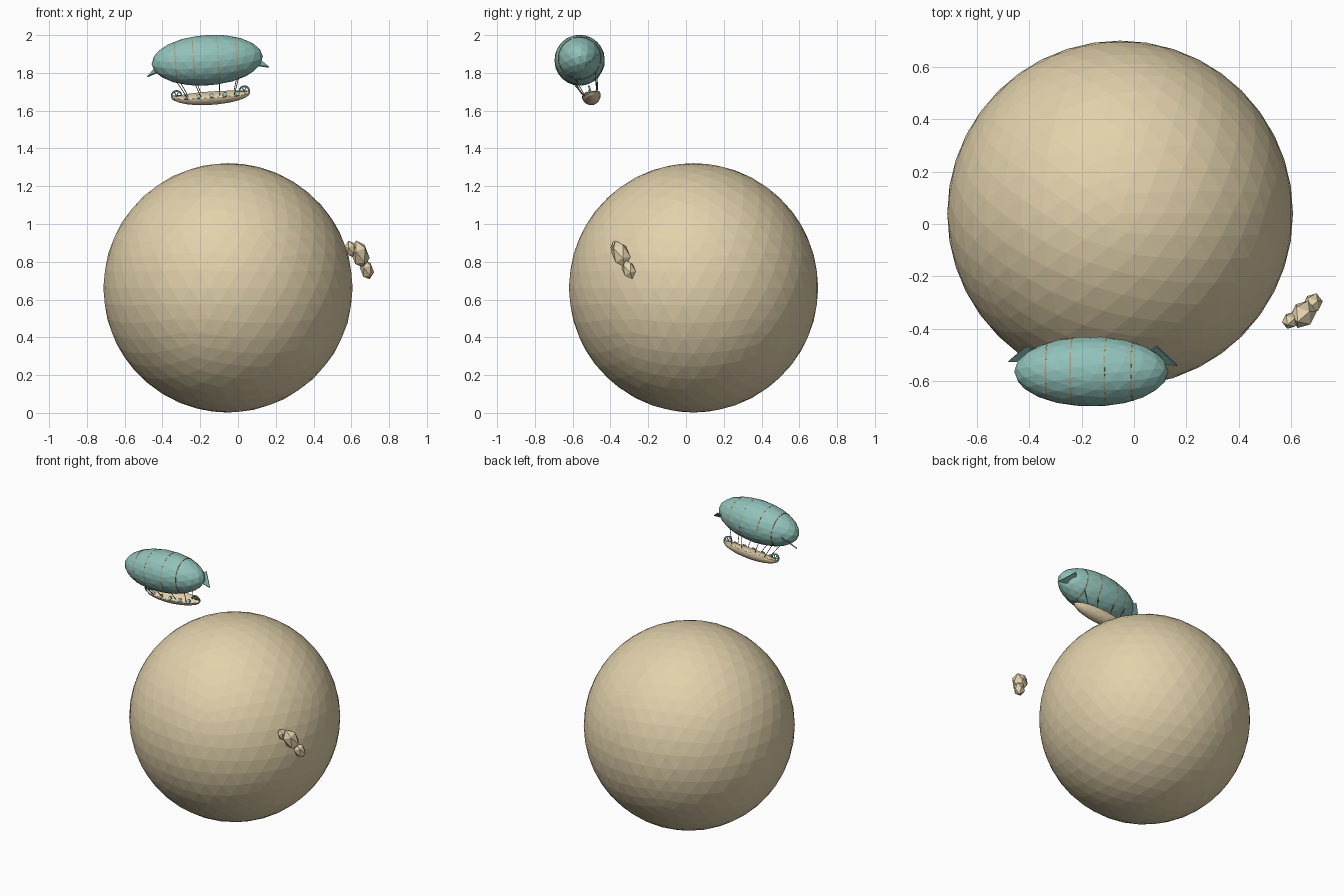
import bpy, bmesh, math
from mathutils import Matrix, Vector

cube = bpy.data.objects.get("Cube")
if cube:
    bpy.data.objects.remove(cube, do_unlink=True)


def material(name, r, g, b):
    m = bpy.data.materials.new(name)
    m.use_nodes = True
    m.diffuse_color = (r, g, b, 1)
    m.node_tree.nodes["Principled BSDF"].inputs["Base Color"].default_value = (r, g, b, 1)
    return m


SAND = material("sand", 0.76, 0.64, 0.41)
CREAM = material("cream", 0.88, 0.72, 0.47)
TEAL = material("teal", 0.28, 0.54, 0.49)
DARK_TEAL = material("dark teal", 0.18, 0.36, 0.33)
BRONZE = material("bronze", 0.48, 0.29, 0.14)
ROPE = material("rope grey", 0.09, 0.10, 0.09)


def finish(name, bm, mat, matrix=Matrix()):
    mesh = bpy.data.meshes.new(name)
    bm.to_mesh(mesh)
    bm.free()
    mesh.materials.append(mat)
    ob = bpy.data.objects.new(name, mesh)
    ob.matrix_world = matrix
    bpy.context.collection.objects.link(ob)
    return ob


def ellipsoid(name, center, radii, subdivisions, mat, matrix=Matrix(), turn=Matrix(), camber=1):
    bm = bmesh.new()
    bmesh.ops.create_icosphere(bm, subdivisions=subdivisions, radius=1)
    for v in bm.verts:
        if v.co.z > 0:
            v.co.z *= camber
    bm.transform(Matrix.Translation(center) @ turn @ Matrix.Diagonal((*radii, 1)))
    return finish(name, bm, mat, matrix)


def add_rod(bm, a, b, radius, sides=5):
    a, b = Vector(a), Vector(b)
    d = b - a
    place = Matrix.Translation((a + b) / 2) @ d.to_track_quat("Z", "Y").to_matrix().to_4x4()
    bmesh.ops.create_cone(bm, cap_ends=True, segments=sides, radius1=radius,
                          radius2=radius, depth=d.length, matrix=place)


def add_ring(bm, center, radius, tube, axis, segments):
    # Square-section ring around the x or y axis, as a closed grid
    rows = []
    for i in range(segments):
        a = math.tau * i / segments
        row = []
        for dr, dh in ((tube, tube), (-tube, tube), (-tube, -tube), (tube, -tube)):
            u, w = (radius + dr) * math.cos(a), (radius + dr) * math.sin(a)
            p = (dh, u, w) if axis == "x" else (u, dh, w)
            row.append(bm.verts.new(Vector(center) + Vector(p)))
        rows.append(row)
    for i in range(segments):
        r, s = rows[i], rows[(i + 1) % segments]
        for j in range(4):
            k = (j + 1) % 4
            bm.faces.new((r[j], r[k], s[k], s[j]))
    bmesh.ops.recalc_face_normals(bm, faces=bm.faces)


# Planet
ellipsoid("planet", (-0.053, 0.04, 0.662), (0.66,) * 3, 4, SAND)

# Floating rocks beside the planet
lean = Vector((0.025, 0.035, -0.09)).to_track_quat("Z", "Y").to_matrix().to_4x4()
for name, center, radii in (
    ("rock_upper", (0.597, -0.368, 0.868), (0.031, 0.031, 0.048)),
    ("rock_middle", (0.645, -0.345, 0.84), (0.05, 0.05, 0.08)),
    ("rock_lower", (0.682, -0.303, 0.758), (0.037, 0.038, 0.056)),
):
    ellipsoid(name, center, radii, 1, SAND, turn=lean)

# Airship frame: pitched nose up and rolled
SHIP = (Matrix.Translation((-0.163, -0.563, 1.867))
        @ Matrix.Rotation(math.radians(-4), 4, "Y")
        @ Matrix.Rotation(math.radians(18), 4, "X"))
LENGTH, RADIUS = 0.295, 0.134
ellipsoid("balloon", (0, 0, 0), (LENGTH, RADIUS, RADIUS), 3, TEAL, SHIP)

# Balloon bands, and ropes running down to the deck
DECK = -0.197
bands, ropes = bmesh.new(), bmesh.new()
for x in (-0.168, -0.072, 0.058, 0.158):
    r = RADIUS * math.sqrt(1 - (x / LENGTH) ** 2)
    add_ring(bands, (x, 0, 0), r * 0.975, 0.0025, "x", 32)
    for side in (-1, 1):
        add_rod(ropes, (x, side * r * 0.5, -r * 0.84),
                (x * 0.75 + 0.01, side * 0.034, DECK), 0.002)
finish("balloon_bands", bands, BRONZE, SHIP)
finish("ropes", ropes, ROPE, SHIP)

# Tail fins at both ends, on the back side
for name, corners in (
    ("fin_left", ((0.165, -0.54, 1.83), (0.085, -0.465, 1.895), (0.02, -0.52, 1.85))),
    ("fin_right", ((-0.48, -0.525, 1.78), (-0.41, -0.465, 1.855), (-0.345, -0.52, 1.835))),
):
    bm = bmesh.new()
    bm.faces.new([bm.verts.new(c) for c in corners])
    fin = finish(name, bm, DARK_TEAL)
    solid = fin.modifiers.new("Thickness", "SOLIDIFY")
    solid.thickness = 0.007
    solid.offset = 0

# Gondola hull with a low domed deck
HULL = 0.205
ellipsoid("gondola", (0.01, 0, DECK), (HULL, 0.05, 0.05), 3, CREAM, SHIP, camber=0.3)

# Round portholes with bronze frames along the front shoulder of the deck
portholes, frames = bmesh.new(), bmesh.new()
outward = Vector((0, -0.6, 0.8))
for x in (-0.135, -0.07, 0.0, 0.07, 0.135):
    taper = math.sqrt(1 - (x / HULL) ** 2)
    spot = Vector((x + 0.01, -0.038 * taper, DECK + 0.009 * taper))
    add_rod(frames, spot - outward * 0.004, spot + outward * 0.003, 0.0145, 10)
    add_rod(portholes, spot, spot + outward * 0.005, 0.0115, 10)
finish("portholes", portholes, TEAL, SHIP)
finish("porthole_frames", frames, BRONZE, SHIP)

# Spoked wheels at both ends of the gondola
for name, x in (("wheel_right", -0.175), ("wheel_left", 0.185)):
    bm = bmesh.new()
    hub = Vector((x, 0, DECK + 0.012))
    add_ring(bm, hub, 0.026, 0.004, "y", 16)
    for i in range(3):
        a = math.pi * i / 3
        spoke = Vector((math.cos(a), 0, math.sin(a))) * 0.025
        add_rod(bm, hub - spoke, hub + spoke, 0.0025)
    finish(name, bm, DARK_TEAL, SHIP)
